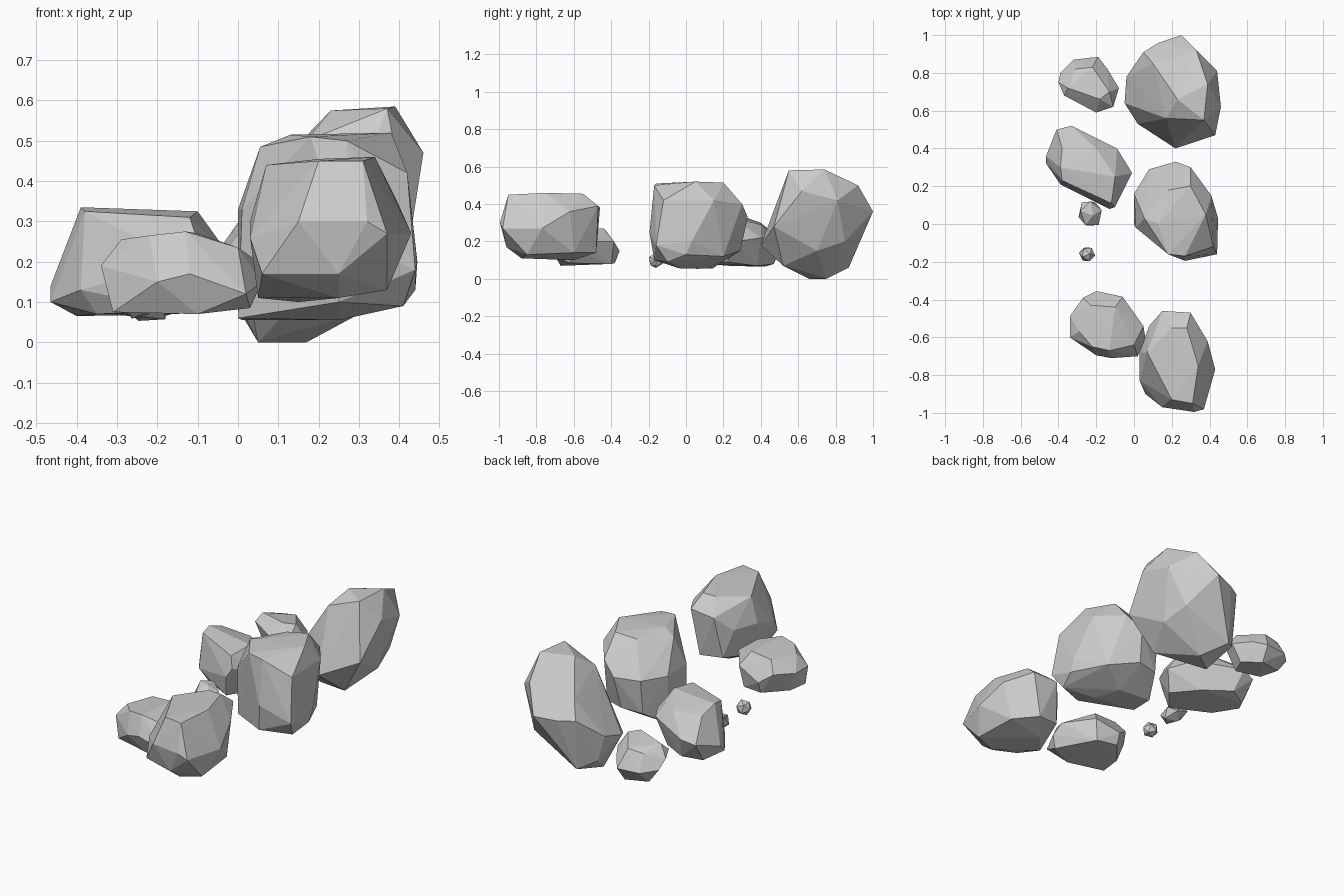
import bpy, bmesh


def rock(name, crown, girdle, base):
    """Faceted boulder: hull skinned over a crown, a girdle and a base cross-section."""
    bm = bmesh.new()
    for p in crown + girdle + base:
        bm.verts.new(p)
    bmesh.ops.convex_hull(bm, input=bm.verts)
    loose = [v for v in bm.verts if not v.link_faces]
    bmesh.ops.delete(bm, geom=loose, context='VERTS')
    bmesh.ops.recalc_face_normals(bm, faces=bm.faces)
    me = bpy.data.meshes.new(name)
    bm.to_mesh(me)
    bm.free()
    ob = bpy.data.objects.new(name, me)
    bpy.context.collection.objects.link(ob)
    return ob


def pebble(name, centre, size, turn):
    """Tiny stone: squashed low icosphere."""
    bpy.ops.mesh.primitive_ico_sphere_add(subdivisions=1, radius=1, location=centre,
                                          rotation=(0.3, 0.2, turn))
    ob = bpy.context.object
    ob.name = name
    ob.scale = size


# Tall leaning boulder at the back
rock("back_boulder",
     [(.37, .55, .58), (.23, .66, .575), (.39, .74, .585), (.17, .56, .5), (.33, .92, .5), (.1, .85, .44)],
     [(.46, .62, .47), (.44, .81, .42), (.43, .47, .28), (.25, 1, .36), (.13, .96, .35), (.05, .91, .35),
      (-.04, .78, .24), (-.05, .64, .2), (.02, .53, .15), (.22, .4, .18)],
     [(.07, .87, .06), (.05, .66, 0), (.17, .75, 0), (.38, .7, .15), (.3, .52, .07), (-.01, .8, .1), (.35, .85, .2)])

# Blocky boulder in the middle
rock("middle_boulder",
     [(.18, -.16, .51), (.27, -.17, .5), (.38, .05, .52), (.3, .2, .515), (.18, .18, .5), (.13, 0, .515), (.055, .03, .485)],
     [(.22, .33, .33), (.3, .3, .4), (.41, .15, .42), (.42, -.12, .42), (.445, .03, .2), (.44, -.16, .18),
      (.27, -.195, .25), (.01, -.02, .33), (0, .16, .33), (.08, .29, .33)],
     [(.41, -.1, .09), (.35, .2, .12), (0, 0, .06), (.01, .14, .055), (.08, .27, .14), (.2, .29, .15), (.2, .12, .055),
      (.25, -.03, .055), (.25, -.17, .1), (.44, 0, .13)])

# Long boulder at the front
rock("front_boulder",
     [(.07, -.68, .44), (.2, -.93, .45), (.31, -.95, .45), (.34, -.75, .46), (.2, -.55, .455), (.28, -.55, .455)],
     [(.15, -.46, .38), (.3, -.47, .39), (.39, -.62, .36), (.43, -.77, .27), (.37, -.98, .27), (.32, -.995, .3),
      (.15, -.97, .3), (.03, -.83, .26), (.03, -.68, .3), (.08, -.54, .3)],
     [(.06, -.9, .17), (.25, -.96, .17), (.05, -.72, .11), (.25, -.88, .11), (.37, -.85, .13), (.35, -.6, .14),
      (.25, -.48, .14), (.12, -.5, .15), (.15, -.6, .1)])

# Medium rock on the left, steep towards the front
rock("left_rock",
     [(-.38, .23, .325), (-.39, .3, .335), (-.38, .4, .3), (-.2, .4, .29), (-.1, .25, .325), (-.12, .11, .31)],
     [(-.33, .52, .2), (-.41, .5, .18), (-.465, .36, .14), (-.465, .32, .1), (-.39, .21, .13), (-.13, .08, .2),
      (-.1, .09, .25), (-.01, .27, .2), (-.09, .4, .22)],
     [(-.4, .42, .065), (-.35, .23, .07), (-.15, .11, .08), (-.06, .22, .09), (-.15, .38, .07), (-.3, .47, .08)])

# Smaller rock at the back left
rock("back_left_rock",
     [(-.31, .82, .23), (-.22, .83, .24), (-.18, .66, .27), (-.35, .72, .26), (-.13, .7, .26)],
     [(-.19, .885, .14), (-.32, .87, .14), (-.39, .8, .15), (-.4, .75, .2), (-.37, .68, .22), (-.2, .59, .2),
      (-.11, .62, .22), (-.08, .72, .18), (-.14, .82, .17)],
     [(-.33, .8, .07), (-.3, .69, .07), (-.17, .64, .08), (-.13, .73, .08), (-.2, .83, .06)])

# Low rock at the front left
rock("front_left_rock",
     [(-.29, -.57, .255), (-.22, -.65, .265), (-.13, -.67, .275), (-.23, -.43, .26), (-.1, -.44, .27), (0, -.64, .235)],
     [(-.2, -.355, .15), (-.06, -.385, .2), (.05, -.54, .2), (.06, -.6, .15), (.02, -.7, .12), (-.12, -.71, .17),
      (-.2, -.695, .15), (-.34, -.6, .19), (-.34, -.49, .19), (-.27, -.39, .2)],
     [(-.31, -.62, .075), (-.1, -.67, .07), (.03, -.62, .085), (-.08, -.4, .08), (-.2, -.38, .085), (-.3, -.5, .08)])

# Two pebbles
pebble("large_pebble", (-.232, .055, .1), (.068, .08, .05), 0.4)
pebble("small_pebble", (-.248, -.16, .1), (.042, .044, .044), 1.1)
